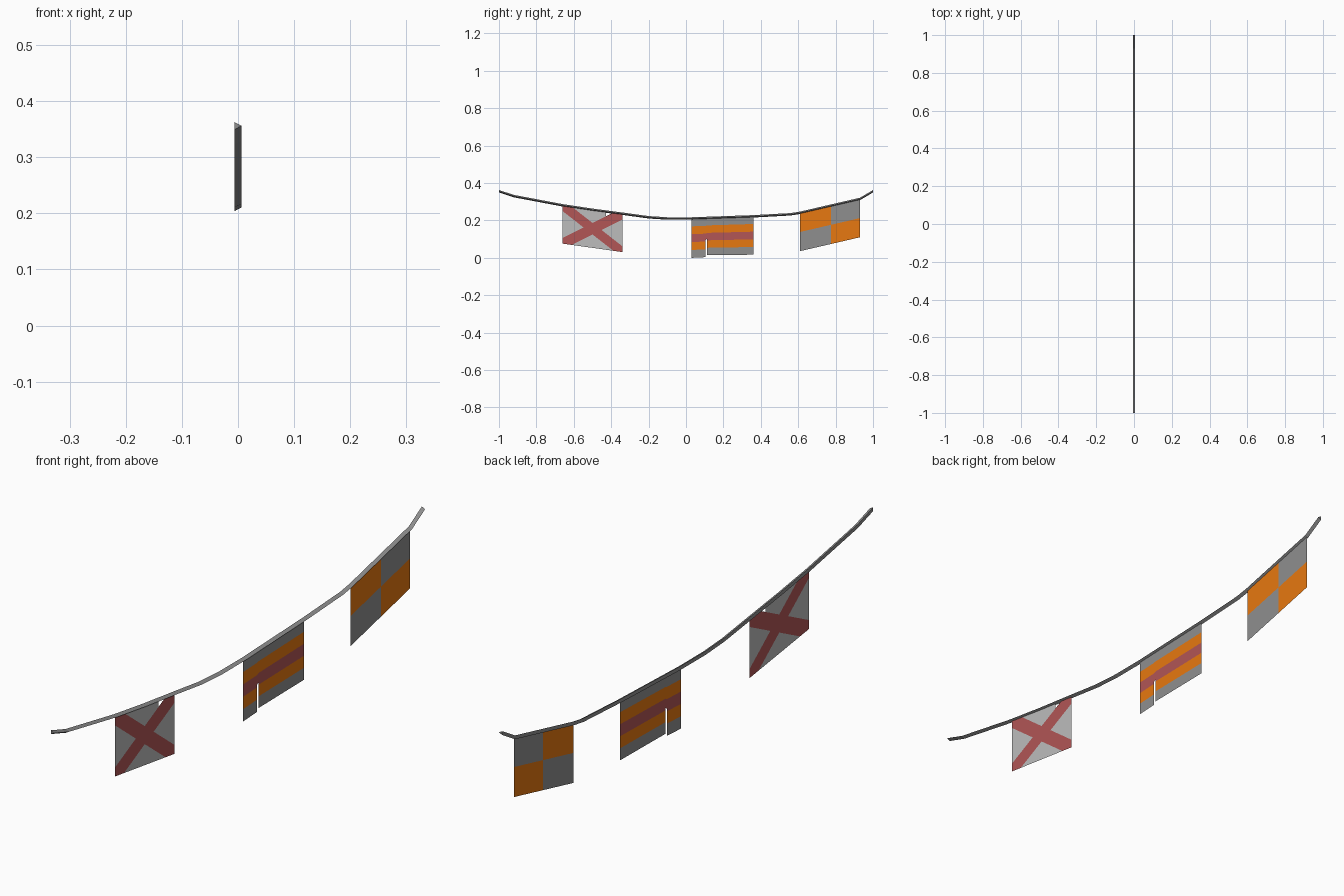
import bpy, bmesh

if "Cube" in bpy.data.objects:
    bpy.data.objects.remove(bpy.data.objects["Cube"])


def srgb(r, g, b):
    return tuple(((c / 255 + 0.055) / 1.055) ** 2.4 for c in (r, g, b)) + (1.0,)


def material(name, rgb):
    m = bpy.data.materials.new(name)
    m.diffuse_color = srgb(*rgb)
    m.use_nodes = True
    m.node_tree.nodes["Principled BSDF"].inputs["Base Color"].default_value = m.diffuse_color
    return m


GREY = material("grey", (143, 143, 143))
PALE = material("pale_grey", (188, 188, 188))
RED = material("faded_red", (178, 86, 86))
ORANGE = material("orange", (235, 122, 17))

X0 = -0.002  # centre line of the string


def finish(bm, name, mats):
    me = bpy.data.meshes.new(name)
    bm.to_mesh(me)
    bm.free()
    for m in mats:
        me.materials.append(m)
    ob = bpy.data.objects.new(name, me)
    bpy.context.collection.objects.link(ob)
    return ob


def flag(name, y0, y1, top0, top1, height, mats, cuts, paint, torn, sag=None):
    """Sheet cut in (u, v) space, painted by rule, then hung from the string."""
    bm = bmesh.new()
    bm.faces.new([bm.verts.new((0, u, v)) for u, v in ((0, 0), (1, 0), (1, 1), (0, 1))])
    # each cut is the line a*u + b*v = c
    for a, b, c in cuts:
        n = a * a + b * b
        bmesh.ops.bisect_plane(bm, geom=bm.verts[:] + bm.edges[:] + bm.faces[:],
                               dist=1e-6, plane_co=(0, a * c / n, b * c / n),
                               plane_no=(0, a, b))
    holes = []
    for f in bm.faces:
        c = f.calc_center_median()
        f.material_index = paint(c.y, c.z)
        if torn(c.y, c.z):
            holes.append(f)
    bmesh.ops.delete(bm, geom=holes, context='FACES')
    for w in bm.verts:
        u, v = w.co.y, w.co.z
        drop = sag(u) * (1 - v) if sag else 0
        w.co = (X0, y0 + (y1 - y0) * u,
                top0 + (top1 - top0) * u - height * (1 - v) - drop)
    return finish(bm, name, mats)


# String: triangular section swept along the sagging path
path = [(-1, .356), (-.92, .330), (-.66, .281), (-.50, .257), (-.34, .236),
        (-.20, .217), (-.10, .2105), (.03, .2105), (.36, .222), (.56, .233),
        (.61, .241), (.93, .315), (1, .356)]
section = [(.006, 0), (-.006, .0065), (-.006, -.0065)]
bm = bmesh.new()
rings = [[bm.verts.new((x, y, z + dz)) for x, dz in section] for y, z in path]
for a, b in zip(rings, rings[1:]):
    for i in range(3):
        j = (i + 1) % 3
        bm.faces.new((a[i], a[j], b[j], b[i]))
bm.faces.new(rings[0])
bm.faces.new(rings[-1][::-1])
bmesh.ops.recalc_face_normals(bm, faces=bm.faces)
finish(bm, "string", [GREY])

# Flag with diagonal cross and a small tear at the top
W = 0.15
flag("cross_flag", -.66, -.34, .281, .236, .205, [PALE, RED],
     [(1, -1, W), (1, -1, -W), (1, 1, 1 + W), (1, 1, 1 - W), (1, 0, .73)],
     lambda u, v: int(abs(u - v) < W or abs(u + v - 1) < W),
     lambda u, v: u > .73 and v > u + W)

# Flag with five stripes and a slit from the bottom edge
S0, S1, SV = .227, .252, .44
flag("striped_flag", .03, .36, .2105, .222, .205, [GREY, ORANGE, RED],
     [(0, 1, k / 5) for k in range(1, 5)] + [(1, 0, S0), (1, 0, S1), (0, 1, SV)],
     lambda u, v: (0, 1, 2, 1, 0)[min(4, int(v * 5))],
     lambda u, v: S0 < u < S1 and v < SV,
     lambda u: .0055 * (1 - u) if u < .24 else -.0075 * (1 - u))

# Quartered flag
flag("quartered_flag", .61, .93, .241, .315, .205, [GREY, ORANGE],
     [(1, 0, .515), (0, 1, .5)],
     lambda u, v: int((u < .515) == (v > .5)),
     lambda u, v: False)
